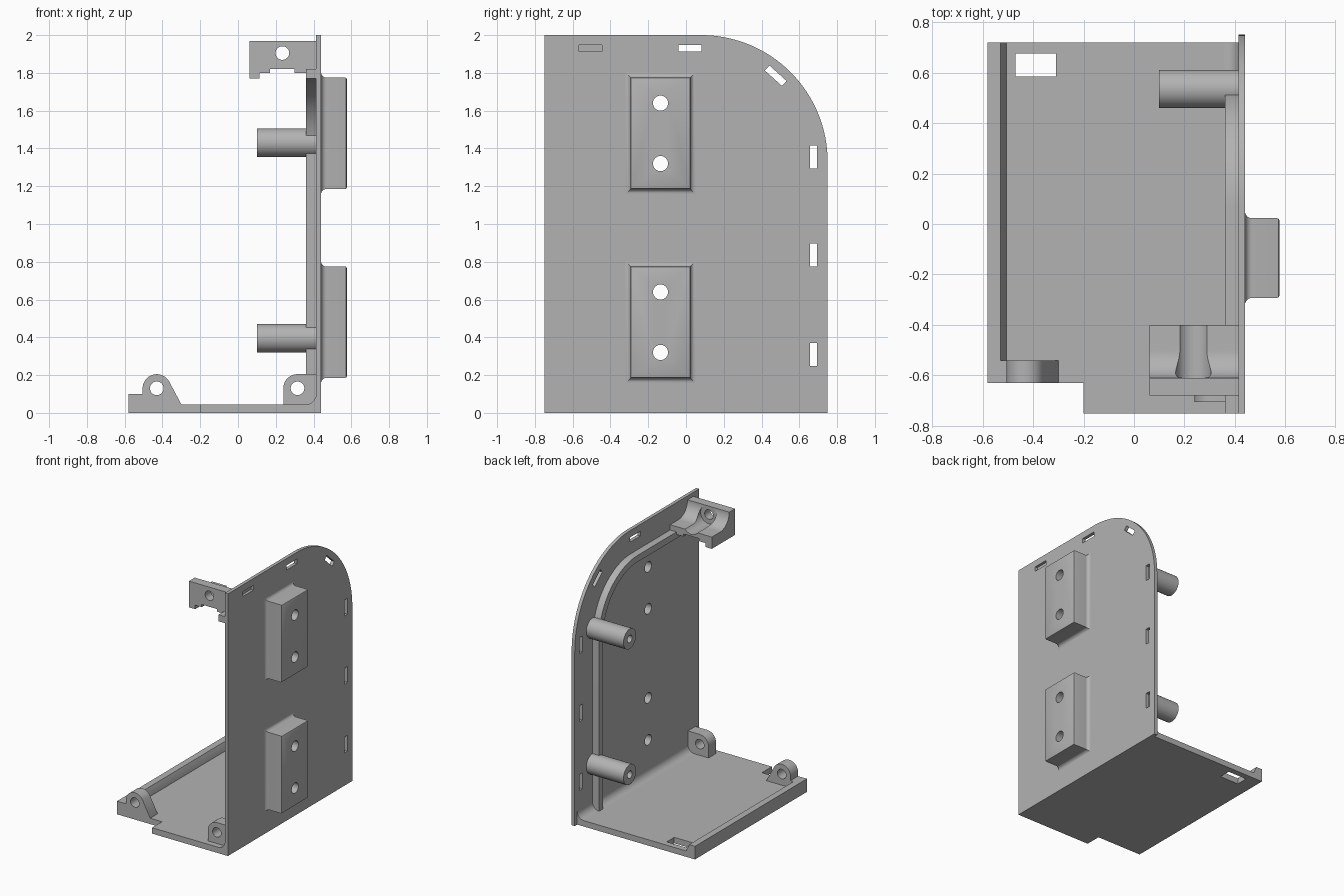
import bpy, bmesh
from math import sin, cos, pi, radians
from mathutils import Vector, Matrix

cube = bpy.data.objects.get("Cube")
if cube:
    bpy.data.objects.remove(cube, do_unlink=True)

grey = bpy.data.materials.new("plain grey")
grey.use_nodes = True
colour = (0.45, 0.45, 0.45, 1)
grey.diffuse_color = colour
grey.node_tree.nodes["Principled BSDF"].inputs["Base Color"].default_value = colour


def add_object(name, bm):
    bmesh.ops.recalc_face_normals(bm, faces=bm.faces)
    mesh = bpy.data.meshes.new(name)
    bm.to_mesh(mesh)
    bm.free()
    mesh.materials.append(grey)
    ob = bpy.data.objects.new(name, mesh)
    bpy.context.collection.objects.link(ob)
    return ob


def extrude(name, pts, axis, a, b):
    """Prism of a 2D profile: axis x takes (y, z), y takes (x, z), z takes (x, y)."""
    place = {"x": lambda p: (a, *p), "y": lambda p: (p[0], a, p[1]), "z": lambda p: (*p, a)}[axis]
    move = Vector([(b - a) * (axis == k) for k in "xyz"])
    bm = bmesh.new()
    face = bm.faces.new([bm.verts.new(place(p)) for p in pts])
    ext = bmesh.ops.extrude_face_region(bm, geom=[face], use_keep_orig=True)
    bmesh.ops.translate(bm, verts=[v for v in ext["geom"] if isinstance(v, bmesh.types.BMVert)], vec=move)
    return add_object(name, bm)


def arc(cx, cy, r, start, end, n=16):
    angles = [radians(start + (end - start) * i / n) for i in range(n + 1)]
    return [(cx + r * cos(t), cy + r * sin(t)) for t in angles]


def rect(x0, x1, y0, y1):
    return [(x0, y0), (x1, y0), (x1, y1), (x0, y1)]


def rod(name, centre, r, axis, a, b, n=40):
    return extrude(name, arc(*centre, r, 0, 360, n)[:-1], axis, a, b)


def cut(ob, cutters):
    """Subtract the cutters, bake the result and drop the helpers."""
    for c in cutters:
        c.hide_render = True
        mod = ob.modifiers.new("cut", "BOOLEAN")
        mod.operation, mod.solver, mod.object = "DIFFERENCE", "EXACT", c
    bpy.context.view_layer.update()
    graph = bpy.context.evaluated_depsgraph_get()
    mesh = bpy.data.meshes.new_from_object(ob.evaluated_get(graph))
    ob.modifiers.clear()
    ob.data = mesh
    for c in cutters:
        bpy.data.objects.remove(c, do_unlink=True)


WALL_IN, WALL_OUT = 0.414, 0.44
HOLE_Y, HOLE_R = -0.135, 0.04
parts = []

# Side wall with one rounded corner, edge slots and screw holes
wall = extrude("side_wall", [(-0.75, 0), (0.75, 0)] + arc(0.08, 1.33, 0.67, 0, 90, 32) + [(-0.75, 2)],
               "x", WALL_IN, WALL_OUT)
slots = [(-0.505, 1.93, 0), (0.02, 1.93, 0), (0.475, 1.785, -42),
         (0.675, 1.355, 90), (0.675, 0.835, 90), (0.675, 0.31, 90)]
cutters = []
for y, z, angle in slots:
    turn = Matrix.Rotation(radians(angle), 2)
    corners = [turn @ Vector(p) + Vector((y, z)) for p in rect(-0.061, 0.061, -0.018, 0.018)]
    cutters.append(extrude("slot_cutter", [tuple(p) for p in corners], "x", 0.3, 0.6))
pad_centres = (0.48, 1.48)
hole_heights = [c + d for c in pad_centres for d in (-0.16, 0.16)]
cutters += [rod("hole_cutter", (HOLE_Y, z), HOLE_R, "x", 0.3, 0.7) for z in hole_heights]
cut(wall, cutters)
parts.append(wall)

# Outer mounting pads: stacked rectangles with a concave flare and a softened rim
flare = [(WALL_OUT + 0.027 * (1 - cos(t)), 0.027 * (1 - sin(t))) for t in [i * pi / 12 for i in range(7)]]
# the flare widest at the wall, running out to a straight side
levels = [(WALL_OUT - 0.005, 0.027)] + flare + [(0.567, 0), (0.573, -0.002), (0.576, -0.008)]
for label, zc in zip(("lower", "upper"), pad_centres):
    bm = bmesh.new()
    rings = []
    for x, grow in levels:
        hy, hz = 0.158 + grow, 0.295 + grow
        rings.append([bm.verts.new((x, y, z)) for y, z in
                      rect(HOLE_Y - hy, HOLE_Y + hy, zc - hz, zc + hz)])
    for lo, hi in zip(rings, rings[1:]):
        for i in range(4):
            j = (i + 1) % 4
            bm.faces.new((lo[i], lo[j], hi[j], hi[i]))
    bm.faces.new(rings[0])
    bm.faces.new(rings[-1])
    pad = add_object(label + "_mounting_pad", bm)
    cut(pad, [rod("hole_cutter", (HOLE_Y, zc + d), HOLE_R, "x", 0.3, 0.7) for d in (-0.16, 0.16)])
    parts.append(pad)

# Floor plate with a stepped front edge and a rectangular slot
floor = extrude("floor_plate", [(-0.58, -0.63), (-0.2, -0.63), (-0.2, -0.75), (0.42, -0.75),
                                (0.42, 0.72), (-0.58, 0.72)], "z", 0, 0.045)
cut(floor, [extrude("slot_cutter", rect(-0.47, -0.31, 0.585, 0.675), "z", -0.1, 0.2)])
parts.append(floor)

# Raised lip along the open edge, sloped on its inner side
parts.append(extrude("floor_lip", [(-0.58, 0.04), (-0.505, 0.04), (-0.505, 0.045), (-0.53, 0.1), (-0.58, 0.1)],
                     "y", -0.63, 0.72))

# Rounded inside corner between floor and wall
parts.append(extrude("corner_fillet", [(0.42, 0.04), (0.359, 0.04)] + arc(0.359, 0.1, 0.055, 270, 360, 10)
                     + [(0.42, 0.1)], "y", -0.75, 0.72))

# Front lugs with screw holes
outer_lug = extrude("outer_lug", [(-0.545, 0.04), (-0.3, 0.04), (-0.3, 0.045)]
                    + arc(-0.43, 0.13, 0.075, 28, 180) + [(-0.505, 0.1), (-0.545, 0.1)], "y", -0.63, -0.54)
inner_lug = extrude("inner_lug", [(0.24, 0.04), (0.42, 0.04), (0.42, 0.205)]
                    + arc(0.315, 0.13, 0.075, 90, 180), "y", -0.705, -0.615)
for lug, x in ((outer_lug, -0.43), (inner_lug, 0.315)):
    cut(lug, [rod("hole_cutter", (x, 0.13), 0.036, "y", -0.9, -0.4)])
    parts.append(lug)

# Inner rib that follows the wall outline
outer_edge = [(0.535, 0.04)] + arc(0.07, 1.355, 0.465, 0, 90, 28) + [(-0.75, 1.82)]
inner_edge = [(0.485, 0.04)] + arc(0.07, 1.355, 0.415, 0, 90, 28) + [(-0.75, 1.77)]
parts.append(extrude("inner_rib", outer_edge + inner_edge[::-1], "x", 0.36, 0.42))

# Round posts with blind screw holes
for label, z in (("lower", 0.395), ("upper", 1.43)):
    post = rod(label + "_post", (0.535, z), 0.076, "x", 0.1, 0.42, 48)
    cut(post, [rod("hole_cutter", (0.535, z), 0.028, "x", 0.05, 0.3, 24)])
    parts.append(post)

# Top bracket: stepped underside, curved shelf behind a front plate, screw channel
bracket = extrude("top_bracket", [(0.062, 1.97), (0.062, 1.77), (0.115, 1.77), (0.115, 1.80), (0.17, 1.80),
                                  (0.17, 1.82), (0.30, 1.82), (0.30, 1.80), (0.42, 1.80), (0.42, 1.97)],
                  "y", -0.68, -0.40)
scoop = extrude("scoop_cutter", [(-0.61, 2.1)] + arc(-0.50, 1.97, 0.11, 180, 270) + [(-0.3, 1.86), (-0.3, 2.1)],
                "x", -0.1, WALL_IN)
channel = rod("channel_cutter", (0.235, 1.905), 0.07, "y", -0.611, -0.2)
cut(bracket, [scoop, channel, rod("hole_cutter", (0.235, 1.905), 0.036, "y", -0.9, -0.2)])
parts.append(bracket)

# Smooth the rounded faces and keep the hard edges
bpy.ops.object.select_all(action="DESELECT")
for ob in parts:
    ob.select_set(True)
bpy.context.view_layer.objects.active = parts[0]
bpy.ops.object.shade_smooth_by_angle(angle=radians(30))
